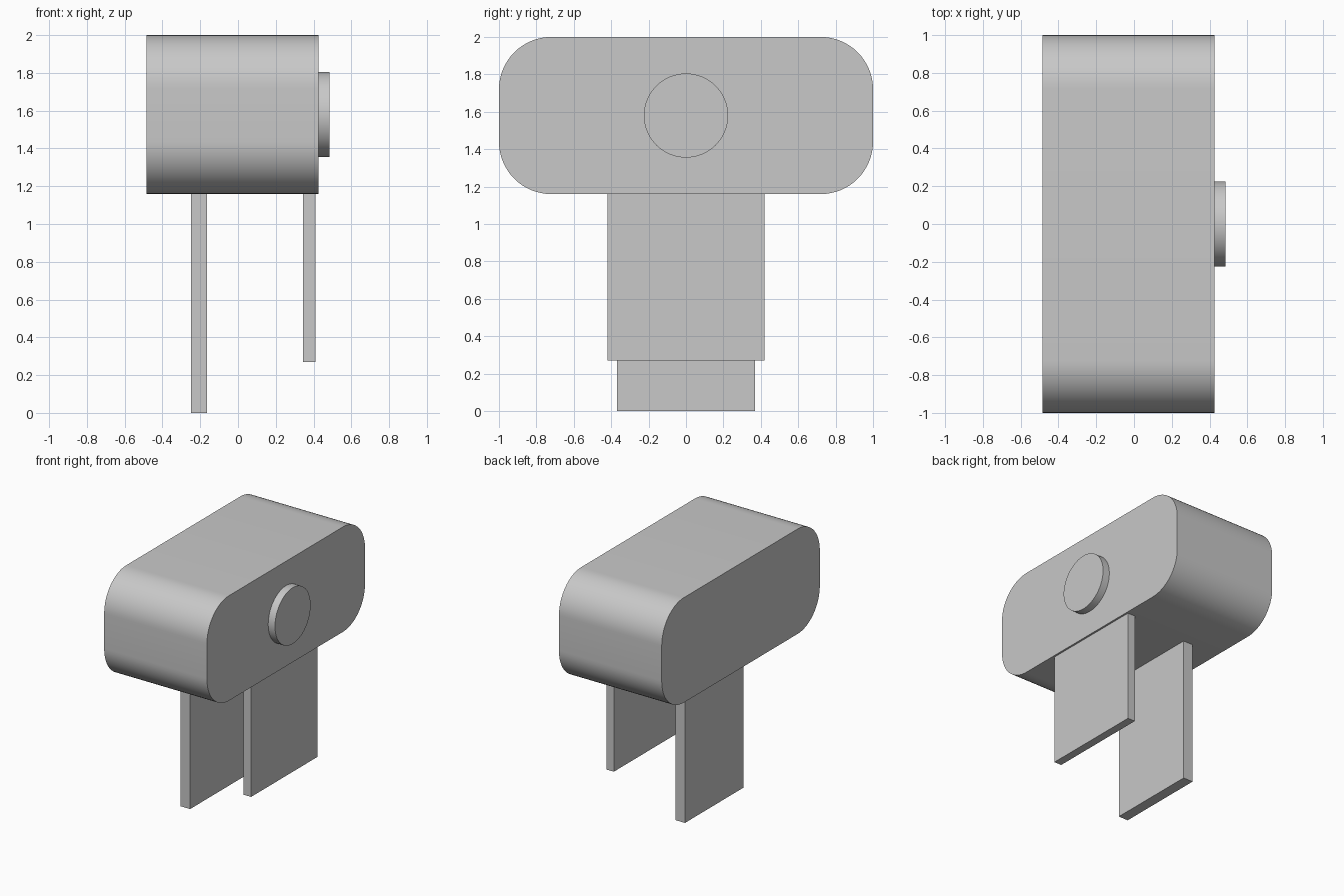
import bpy
import bmesh
import math
from mathutils import Matrix

cube = bpy.data.objects.get("Cube")
if cube:
    bpy.data.objects.remove(cube, do_unlink=True)

# Single plain grey
grey = bpy.data.materials.new("grey")
grey.use_nodes = True
colour = (0.58, 0.58, 0.58, 1)
grey.diffuse_color = colour
grey.node_tree.nodes["Principled BSDF"].inputs["Base Color"].default_value = colour


def finish(name, bm, smooth=False):
    bmesh.ops.recalc_face_normals(bm, faces=bm.faces)
    mesh = bpy.data.meshes.new(name)
    bm.to_mesh(mesh)
    bm.free()
    mesh.materials.append(grey)
    obj = bpy.data.objects.new(name, mesh)
    bpy.context.collection.objects.link(obj)
    if smooth:
        bpy.ops.object.select_all(action="DESELECT")
        obj.select_set(True)
        bpy.context.view_layer.objects.active = obj
        bpy.ops.object.shade_smooth_by_angle(angle=math.radians(30))
    return obj


def box(bm, x0, x1, half_y, z0, z1):
    size = Matrix.Diagonal((x1 - x0, 2 * half_y, z1 - z0, 1))
    place = Matrix.Translation(((x0 + x1) / 2, 0, (z0 + z1) / 2))
    bmesh.ops.create_cube(bm, size=1, matrix=place @ size)


def leg(name, x0, x1, half_y, z0):
    bm = bmesh.new()
    box(bm, x0, x1, half_y, z0, 1.16)
    finish(name, bm)


# Body: block with its four lengthwise edges rounded
bm = bmesh.new()
box(bm, -0.485, 0.425, 1.0, 1.16, 2.0)
edges = [e for e in bm.edges if abs(e.verts[0].co.x - e.verts[1].co.x) > 0.5]
bmesh.ops.bevel(bm, geom=edges, offset=0.28, segments=16, profile=0.5,
                affect="EDGES")
finish("body", bm, smooth=True)

# Round button on the side
bm = bmesh.new()
bmesh.ops.create_cone(bm, cap_ends=True, segments=64, radius1=0.225,
                      radius2=0.225, depth=0.06,
                      matrix=Matrix.Translation((0.455, 0, 1.58))
                      @ Matrix.Rotation(math.pi / 2, 4, "Y"))
finish("button", bm, smooth=True)

# Two flat legs of different lengths
leg("long_leg", -0.25, -0.165, 0.37, 0.0)
leg("short_leg", 0.345, 0.41, 0.42, 0.27)
